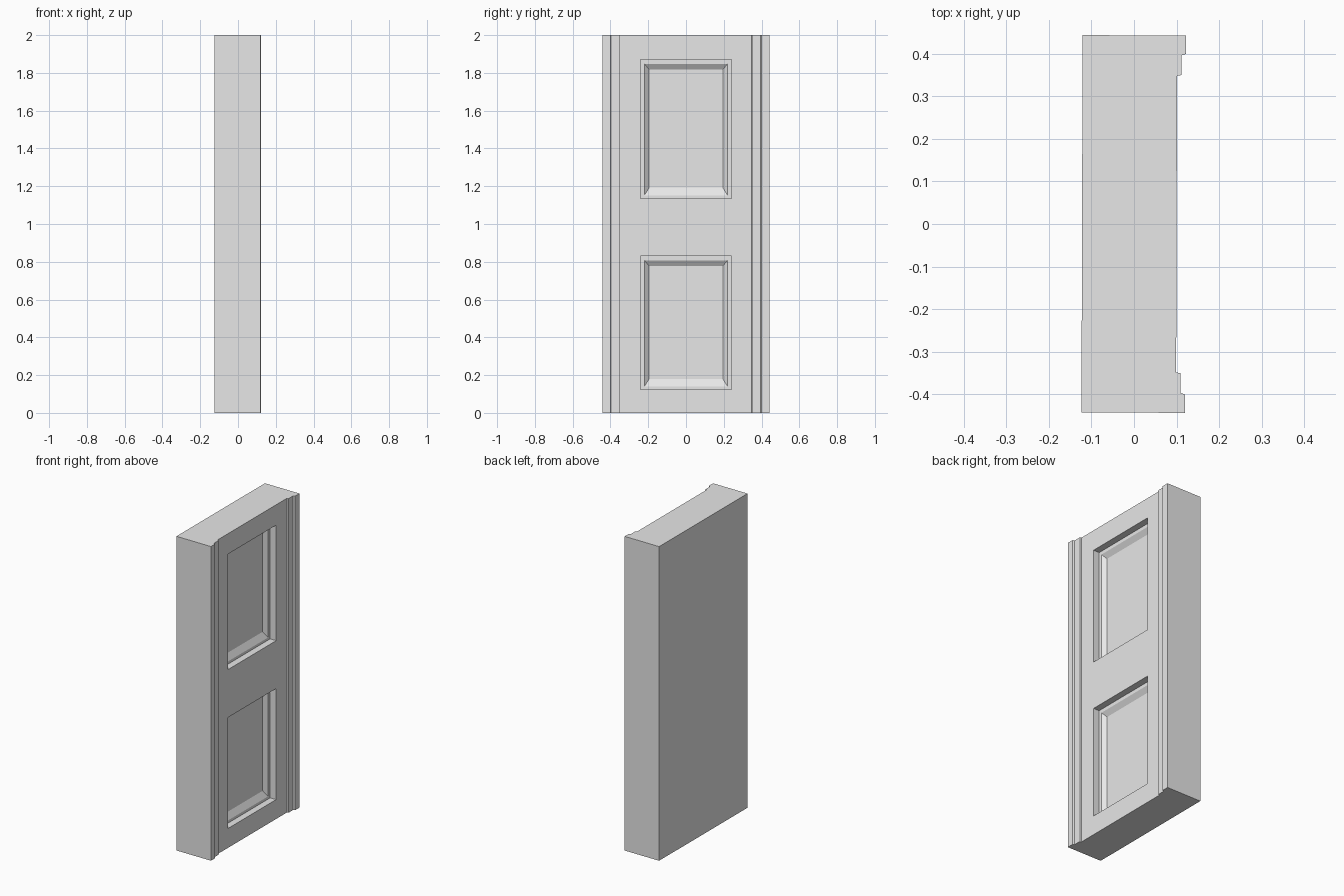
import bpy
import bmesh
from mathutils import Vector, Matrix

cube = bpy.data.objects.get("Cube")
if cube:
    bpy.data.objects.remove(cube, do_unlink=True)

HEIGHT = 2.0
FACE_X = 0.10      # plane of the panelled face
BACK_X = -0.122

# Plain grey material
grey = bpy.data.materials.new("plain grey")
grey.use_nodes = True
colour = (0.8, 0.8, 0.8, 1.0)
grey.diffuse_color = colour
grey.node_tree.nodes["Principled BSDF"].inputs["Base Color"].default_value = colour

# Half of the stepped moulding profile (x, y), mirrored across y
half = [(FACE_X, 0.348), (0.11, 0.35), (0.11, 0.396), (0.121, 0.40),
        (0.121, 0.443), (BACK_X, 0.443)]
profile = half + [(x, -y) for x, y in reversed(half)]

bm = bmesh.new()
base = bm.faces.new([bm.verts.new((x, y, 0)) for x, y in profile])
top = bmesh.ops.extrude_face_region(bm, geom=[base])
bmesh.ops.translate(bm, vec=(0, 0, HEIGHT),
                    verts=[v for v in top["geom"] if isinstance(v, bmesh.types.BMVert)])
bmesh.ops.recalc_face_normals(bm, faces=bm.faces)


def face_at(z):
    """The piece of the panelled face that contains (y = 0, z)."""
    for f in bm.faces:
        if all(abs(v.co.x - FACE_X) < 1e-4 for v in f.verts):
            zs = [v.co.z for v in f.verts]
            if min(zs) < z < max(zs) and min(v.co.y for v in f.verts) < 0 < max(v.co.y for v in f.verts):
                return f


def cut(z, point, normal):
    f = face_at(z)
    bmesh.ops.bisect_plane(bm, geom=[f] + list(f.edges) + list(f.verts),
                           plane_co=point, plane_no=normal)


def push_ring(face, x, y, low, high):
    """Extrude a rectangular face to a new depth and rectangle."""
    mid = face.calc_center_median()
    new = bmesh.ops.extrude_discrete_faces(bm, faces=[face])["faces"][0]
    for v in new.verts:
        v.co = Vector((x, y if v.co.y > mid.y else -y, high if v.co.z > mid.z else low))
    return new


def sunk_panel(low, high):
    """Square-edged recess with a ledge, then a sloping border to the field."""
    z = (low + high) / 2
    cut(z, (0, 0, low), (0, 0, 1))
    cut(z, (0, 0, high), (0, 0, 1))
    cut(z, (0, 0.24, 0), (0, 1, 0))
    cut(z, (0, -0.24, 0), (0, 1, 0))
    f = face_at(z)
    ledge_x = FACE_X - 0.042
    f = push_ring(f, ledge_x, 0.24, low, high)
    f = push_ring(f, ledge_x, 0.22, low + 0.017, high - 0.022)
    push_ring(f, FACE_X - 0.063, 0.195, low + 0.057, high - 0.053)


sunk_panel(1.135, 1.87)
sunk_panel(0.123, 0.83)

# The slab stands very slightly turned about its vertical axis
bmesh.ops.rotate(bm, cent=(0, 0, 0), matrix=Matrix.Rotation(-0.003, 3, "Z"), verts=bm.verts)
bmesh.ops.recalc_face_normals(bm, faces=bm.faces)

mesh = bpy.data.meshes.new("panelled_slab")
bm.to_mesh(mesh)
bm.free()
mesh.materials.append(grey)
slab = bpy.data.objects.new("panelled_slab", mesh)
bpy.context.collection.objects.link(slab)
